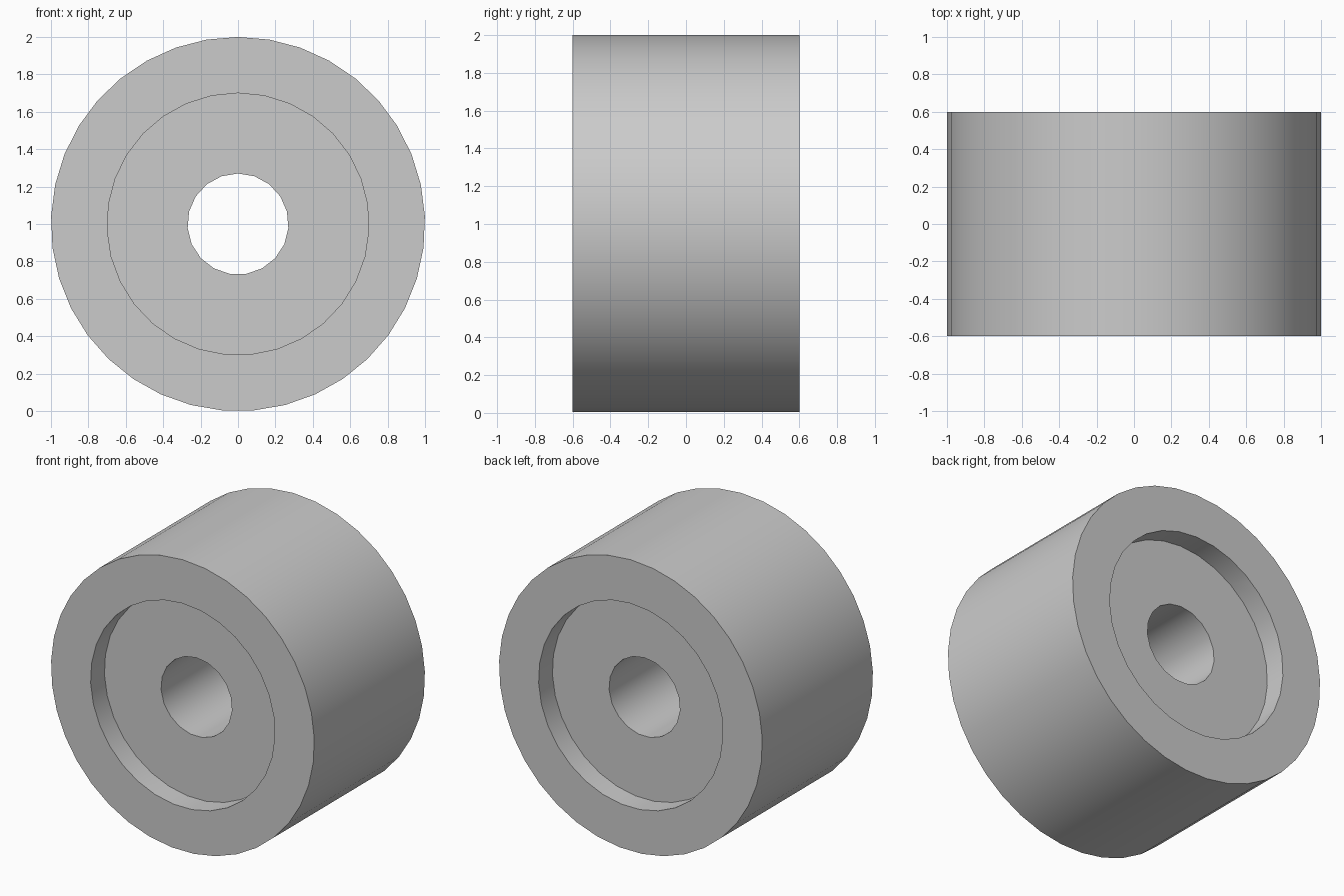
import bpy
from math import radians

cube = bpy.data.objects.get("Cube")
if cube:
    bpy.data.objects.remove(cube, do_unlink=True)

WIDTH, RECESS_DEPTH = 1.2, 0.15

# Single plain grey
grey = bpy.data.materials.new("plain_grey")
grey.use_nodes = True
grey.diffuse_color = (0.6, 0.6, 0.6, 1)
grey.node_tree.nodes["Principled BSDF"].inputs["Base Color"].default_value = (0.6, 0.6, 0.6, 1)


def cylinder(name, radius, sides, length, y=0):
    """Cylinder lying along y, with a vertex at the top."""
    bpy.ops.mesh.primitive_cylinder_add(
        vertices=sides, radius=radius, depth=length,
        location=(0, y, 1), rotation=(radians(90), 0, 0))
    obj = bpy.context.object
    obj.name = name
    obj.data.materials.append(grey)
    return obj


# Solid roller body
body = cylinder("roller_body", 1, 37, WIDTH)

# Through bore and a shallow round recess in each end
cutters = [cylinder("bore_cutter", 0.27, 19, WIDTH * 2)]
for side, label in ((-1, "front"), (1, "back")):
    cutters.append(cylinder(label + "_recess_cutter", 0.7, 31,
                            RECESS_DEPTH * 2, side * WIDTH / 2))

bpy.ops.object.select_all(action="DESELECT")
body.select_set(True)
bpy.context.view_layer.objects.active = body
for cutter in cutters:
    cutter.hide_render = True
    cut = body.modifiers.new(cutter.name, "BOOLEAN")
    cut.operation = "DIFFERENCE"
    cut.solver = "EXACT"
    cut.object = cutter
    bpy.ops.object.modifier_apply(modifier=cut.name)
    bpy.data.objects.remove(cutter, do_unlink=True)

# Smooth walls, sharp rims
bpy.ops.object.shade_smooth_by_angle(angle=radians(35))
